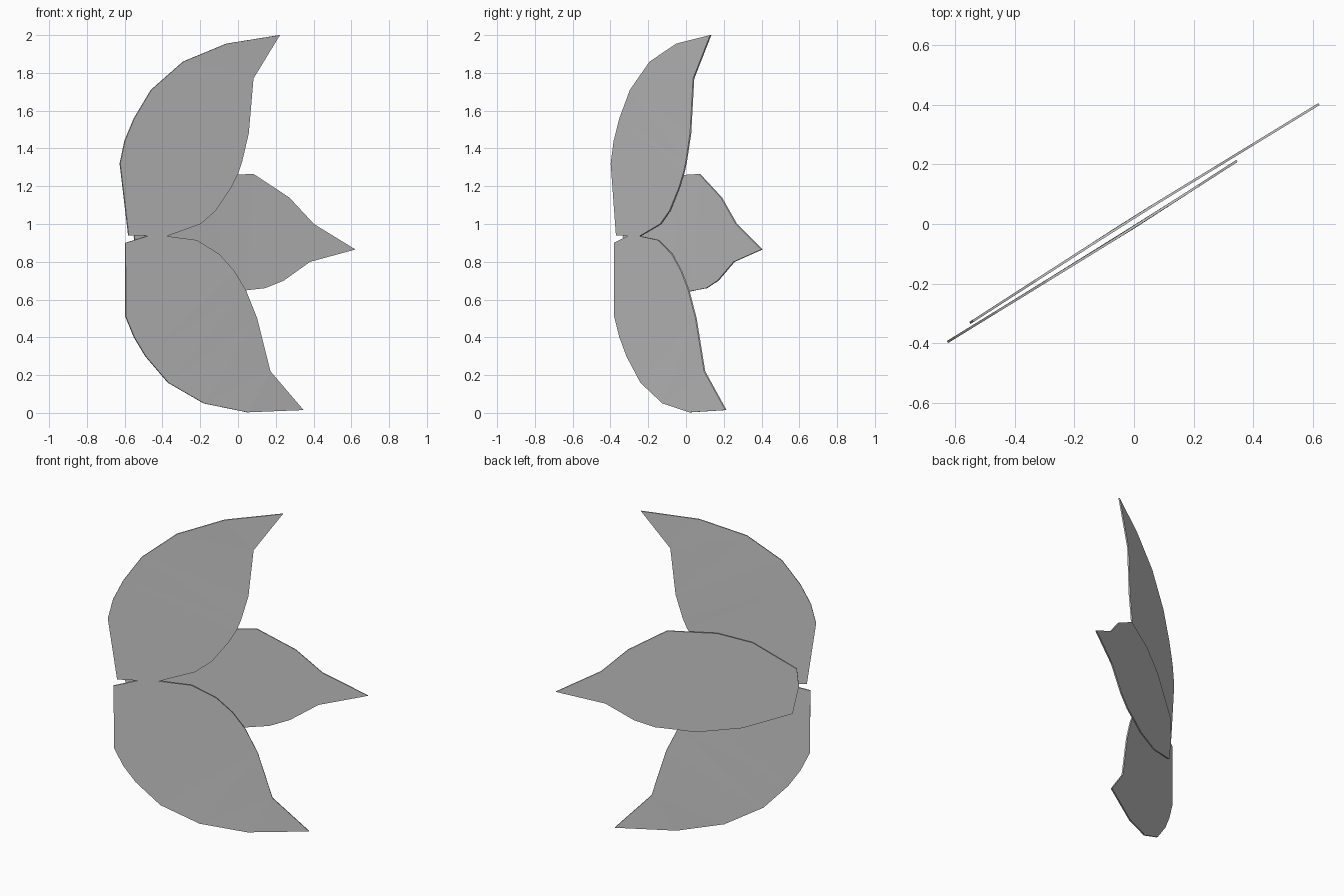
import bpy, bmesh

if "Cube" in bpy.data.objects:
    bpy.data.objects.remove(bpy.data.objects["Cube"])

SLOPE = 0.645  # the leaf cluster lies in a vertical plane turned about z


def front_bow(x):
    return -0.011 + 0.018 * max(0, -x / 0.6)


def back_bow(x):
    return 0.023 - 0.021 * max(0, x / 0.62)


def leaf(name, outline, bow, thickness=0.008):
    """Thin, slightly bowed leaf from its front outline (x, z)."""
    bm = bmesh.new()
    verts = [bm.verts.new((x, SLOPE * x + bow(x), z)) for x, z in outline]
    face = bm.faces.new(verts)
    face.normal_update()
    if face.normal.y > 0:
        face.normal_flip()
    bmesh.ops.triangulate(bm, faces=[face], ngon_method='BEAUTY')
    mesh = bpy.data.meshes.new(name)
    bm.to_mesh(mesh)
    bm.free()
    obj = bpy.data.objects.new(name, mesh)
    bpy.context.collection.objects.link(obj)
    mod = obj.modifiers.new("thickness", 'SOLIDIFY')
    mod.thickness = thickness
    mod.offset = 0
    return obj


# upper leaf, curving up to its tip
leaf("upper_leaf", [
    (.22, 2), (-.06, 1.955), (-.29, 1.86), (-.46, 1.71), (-.55, 1.56),
    (-.6, 1.44), (-.625, 1.32), (-.58, .94), (-.38, .935), (-.2, 1.0),
    (-.12, 1.07), (-.04, 1.19), (0, 1.27), (.02, 1.33), (.055, 1.48),
    (.08, 1.77)], front_bow)

# lower leaf, curving down to its tip
leaf("lower_leaf", [
    (-.597, .9), (-.45, .945), (-.22, .915), (-.1, .84), (-.02, .75),
    (.04, .65), (.1, .5), (.17, .22), (.345, .015), (.05, .003),
    (-.18, .05), (-.37, .16), (-.49, .3), (-.55, .4), (-.595, .51)], front_bow)

# middle leaf, behind the other two
leaf("middle_leaf", [
    (.62, .865), (.40, 1.0), (.27, 1.14), (.08, 1.265), (-.16, 1.255),
    (-.33, 1.2), (-.54, 1.04), (-.55, .93), (-.52, .76), (-.28, .665),
    (-.06, .635), (.05, .65), (.14, .66), (.24, .70), (.38, .80)], back_bow)
